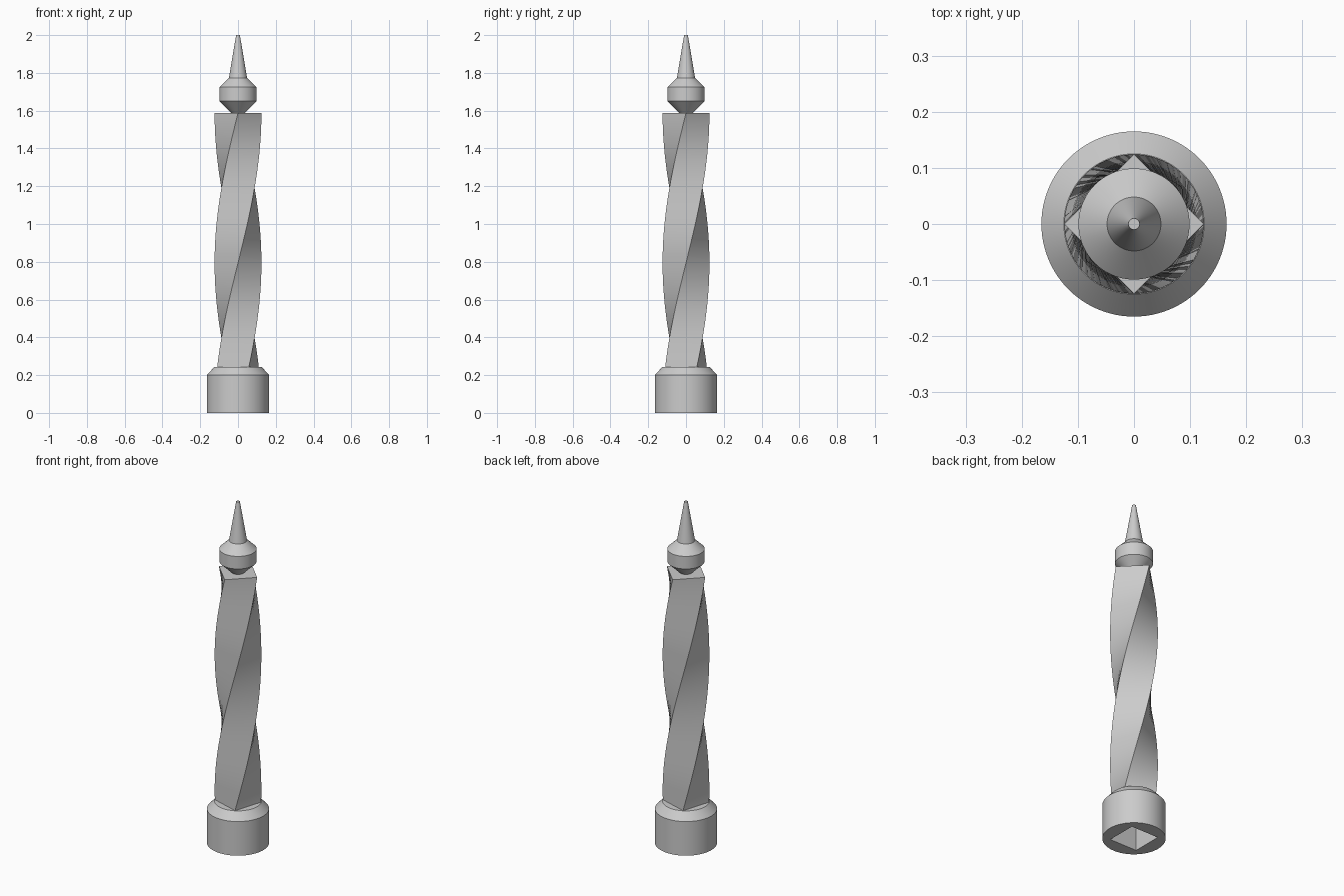
import bpy
import bmesh
import math

if "Cube" in bpy.data.objects:
    bpy.data.objects.remove(bpy.data.objects["Cube"], do_unlink=True)

# One plain grey for the whole baluster
grey = bpy.data.materials.new("plain grey")
grey.use_nodes = True
colour = (0.6, 0.6, 0.6, 1)
grey.diffuse_color = colour
grey.node_tree.nodes["Principled BSDF"].inputs["Base Color"].default_value = colour

SHAFT_TOP = 1.588
CORNER = 0.124


def stack_rings(name, rings, sides):
    """Bridge a stack of (radius, height, turn) rings and cap both ends."""
    bm = bmesh.new()
    loops = []
    for radius, z, turn in rings:
        angles = [turn + math.tau * i / sides for i in range(sides)]
        loops.append([bm.verts.new((radius * math.cos(a), radius * math.sin(a), z))
                      for a in angles])
    for low, high in zip(loops, loops[1:]):
        for i in range(sides):
            j = (i + 1) % sides
            bm.faces.new((low[i], low[j], high[j], high[i]))
    bm.faces.new(loops[0][::-1])
    bm.faces.new(loops[-1])
    mesh = bpy.data.meshes.new(name)
    bm.to_mesh(mesh)
    bm.free()
    mesh.materials.append(grey)
    obj = bpy.data.objects.new(name, mesh)
    bpy.context.collection.objects.link(obj)
    return obj


def smooth(obj):
    bpy.ops.object.select_all(action="DESELECT")
    obj.select_set(True)
    bpy.context.view_layer.objects.active = obj
    bpy.ops.object.shade_smooth_by_angle(angle=math.radians(30))


def lathe(name, profile, sides=96):
    return stack_rings(name, [(r, z, 0) for r, z in profile], sides)


# Round base with a chamfered shoulder
base = lathe("base", [(0.165, 0), (0.165, 0.2), (0.125, 0.244)])

# Square socket cut into the underside of the base
cutter = stack_rings("socket_cutter",
                     [(CORNER, z, math.pi / 4) for z in (-0.1, 0.2)], 4)
cutter.hide_render = True
cut = base.modifiers.new("socket", "BOOLEAN")
cut.operation = "DIFFERENCE"
cut.solver = "EXACT"
cut.object = cutter
bpy.context.view_layer.objects.active = base
bpy.ops.object.modifier_apply(modifier=cut.name)
bpy.data.objects.remove(cutter, do_unlink=True)
smooth(base)

# Square shaft making half a turn over the full height
STEPS = 100
START = 0.22
heights = [START + (SHAFT_TOP - START) * i / STEPS for i in range(STEPS + 1)]
shaft = stack_rings("twisted_shaft",
                    [(CORNER, z, math.pi * z / SHAFT_TOP) for z in heights], 4)
smooth(shaft)

# Turned finial: flared collar and tapering spike
finial = lathe("finial", [(0.035, SHAFT_TOP), (0.099, 1.65), (0.099, 1.724),
                          (0.048, 1.773), (0.01, 2)])
smooth(finial)
